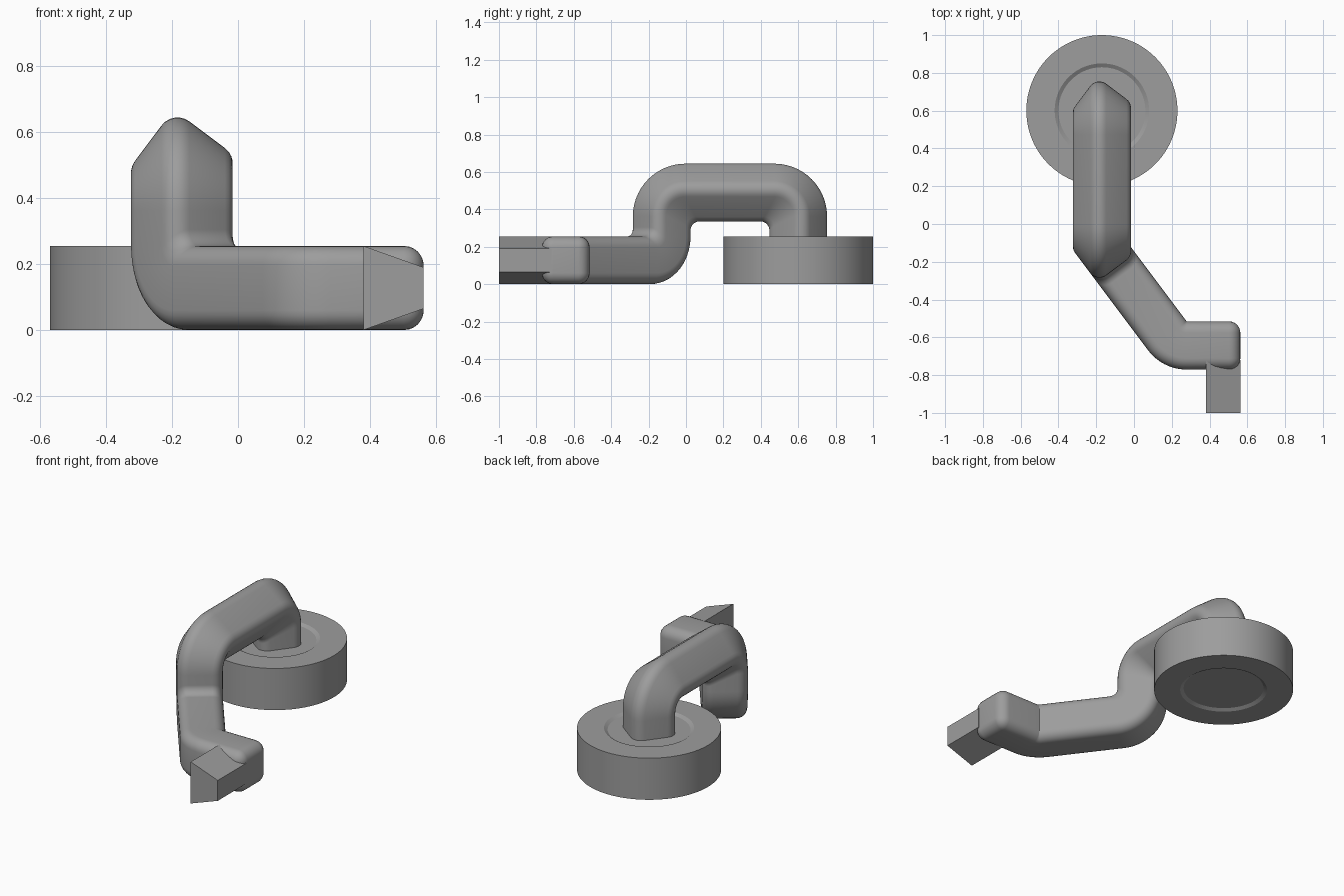
import bpy, bmesh, math
from mathutils import Vector

if "Cube" in bpy.data.objects:
    bpy.data.objects.remove(bpy.data.objects["Cube"])

grey = bpy.data.materials.new("mid_grey")
grey.diffuse_color = (0.337, 0.337, 0.337, 1)
grey.use_nodes = True
grey.node_tree.nodes["Principled BSDF"].inputs["Base Color"].default_value = grey.diffuse_color


def finish(name, bm, smooth=True):
    bmesh.ops.remove_doubles(bm, verts=bm.verts, dist=1e-5)
    bmesh.ops.recalc_face_normals(bm, faces=bm.faces)
    mesh = bpy.data.meshes.new(name)
    bm.to_mesh(mesh)
    bm.free()
    mesh.materials.append(grey)
    ob = bpy.data.objects.new(name, mesh)
    bpy.context.collection.objects.link(ob)
    if smooth:
        bpy.ops.object.select_all(action='DESELECT')
        ob.select_set(True)
        bpy.context.view_layer.objects.active = ob
        bpy.ops.object.shade_smooth_by_angle(angle=math.radians(30))
    return ob


def skin(bm, rings):
    """Bridge closed rings of points and cap both ends."""
    vs = [[bm.verts.new(p) for p in ring] for ring in rings]
    n = len(vs[0])
    for a, b in zip(vs, vs[1:]):
        for i in range(n):
            j = (i + 1) % n
            bm.faces.new((a[i], a[j], b[j], b[i]))
    bm.faces.new(vs[0])
    bm.faces.new(vs[-1])


# Bent arm: rounded square bar following a path with filleted corners
HALF, ROUND, BEND = 0.1275, 0.06, 0.1275
path = [Vector(p) for p in [
    (0.563, -0.643, 0.1275), (0.215, -0.643, 0.1275), (-0.17, -0.13, 0.1275),
    (-0.17, -0.13, 0.49), (-0.17, 0.60, 0.49), (-0.17, 0.60, 0.10)]]
min_radius = [0, 0.004, 0.05, 0.05, 0.05]
dirs = [(b - a).normalized() for a, b in zip(path, path[1:])]
ARC = 14


def strand(core, normal):
    """One lengthwise line of the bar, from rounded free end to far end."""
    pts = []
    for k in range(7):                       # rounded free end
        t = math.pi / 2 * (1 - k / 6)
        pts.append(path[0] + core + normal * ROUND * math.cos(t)
                   + dirs[0] * ROUND * (1 - math.sin(t)))
    p = pts[-1]
    for c in range(1, len(path) - 1):        # bends
        d0, d1 = dirs[c - 1], dirs[c]
        miter = d0 + d1
        q = p + d0 * ((path[c] - p).dot(miter) / d0.dot(miter))
        inward = (d1 - d0 * d0.dot(d1)).normalized()
        rad = max(BEND - (q - path[c]).dot(inward), min_radius[c])
        turn = d0.angle(d1)
        start = q - d0 * rad * math.tan(turn / 2)
        for k in range(ARC + 1):
            f = turn * k / ARC
            pts.append(start + rad * (d0 * math.sin(f) + inward * (1 - math.cos(f))))
        p = q
    pts.append(p + dirs[-1] * (path[-1] - p).dot(dirs[-1]))
    return pts


strands = []
inner = HALF - ROUND
for quarter in range(4):
    mid = math.pi / 4 + quarter * math.pi / 2
    core = Vector((0, math.copysign(inner, math.cos(mid)), math.copysign(inner, math.sin(mid))))
    for k in range(7):
        a = quarter * math.pi / 2 + k * math.pi / 12
        strands.append(strand(core, Vector((0, math.cos(a), math.sin(a)))))
bm = bmesh.new()
skin(bm, list(zip(*strands)))
finish("bent_arm", bm)

# Round base: turned disc with a shallow recess on both faces
H, SEG = 0.255, 96
profile = [(0.23, 0.012), (0.25, 0), (0.40, 0), (0.40, H), (0.25, H), (0.23, H - 0.012)]
bm = bmesh.new()
skin(bm, [[(-0.17 + r * math.cos(2 * math.pi * i / SEG),
            0.60 + r * math.sin(2 * math.pi * i / SEG), z) for i in range(SEG)]
          for r, z in profile])
finish("round_base", bm)

# Wedge tip: tapered block on the free end
section = [(0.38, 0), (0.563, 0.065), (0.563, 0.19), (0.38, 0.255)]
bm = bmesh.new()
skin(bm, [[(x, y, z) for x, z in section] for y in (-1.0, -0.72)])
finish("wedge_tip", bm, smooth=False)
